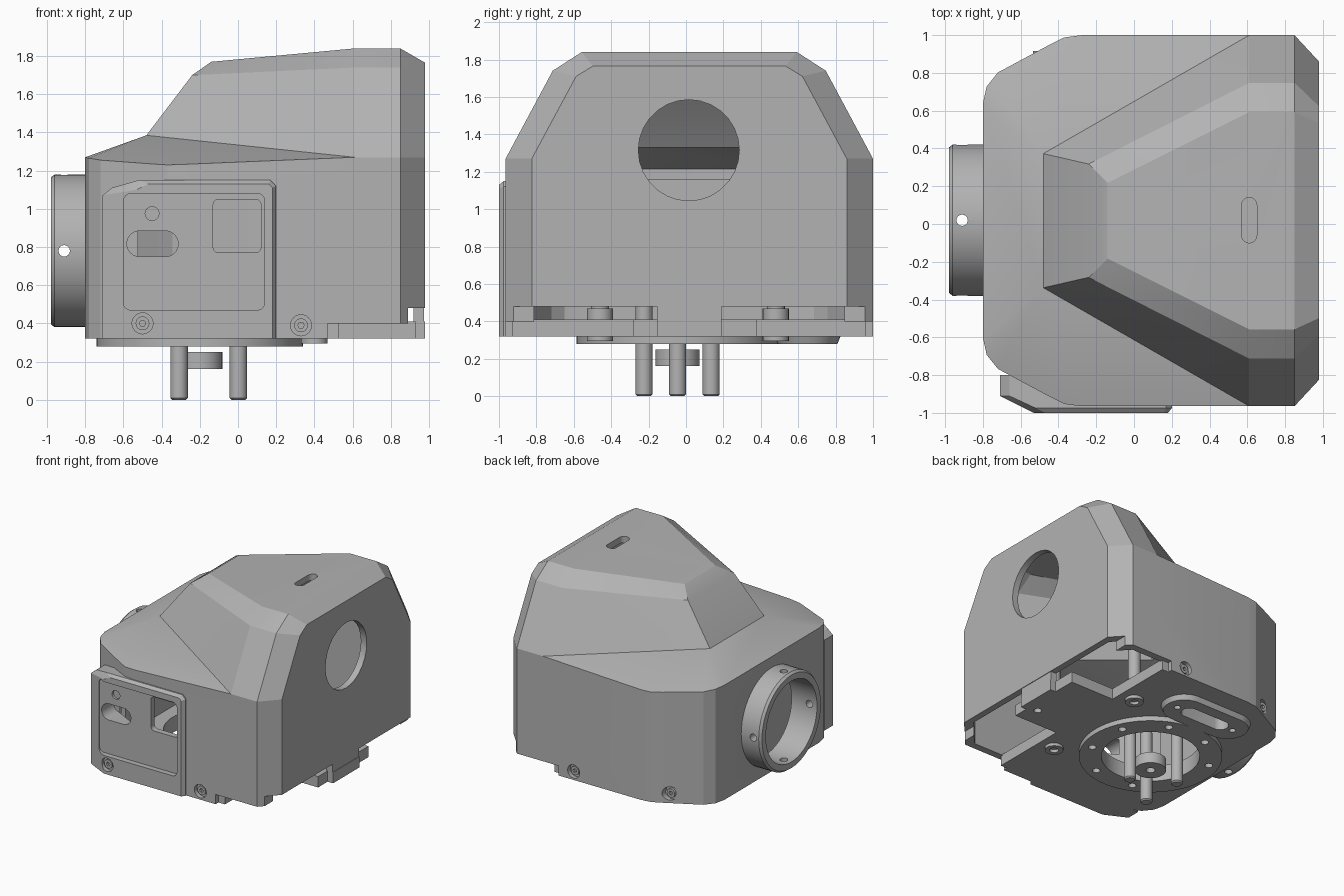
import bpy, bmesh, math
from mathutils import Vector

cube = bpy.data.objects.get("Cube")
if cube:
    bpy.data.objects.remove(cube, do_unlink=True)

grey = bpy.data.materials.new("plain grey")
grey.use_nodes = True
grey.diffuse_color = (0.45, 0.45, 0.45, 1)
grey.node_tree.nodes["Principled BSDF"].inputs["Base Color"].default_value = (0.45, 0.45, 0.45, 1)

MID = 0.0175  # y of the housing's mirror plane


def hull(name, pts):
    """Convex solid around a few points."""
    bm = bmesh.new()
    for p in pts:
        bm.verts.new(p)
    res = bmesh.ops.convex_hull(bm, input=bm.verts[:])
    loose = {v for k in ("geom_interior", "geom_unused") for v in res[k]
             if isinstance(v, bmesh.types.BMVert) and v.is_valid and not v.link_faces}
    bmesh.ops.delete(bm, geom=list(loose), context="VERTS")
    bmesh.ops.dissolve_limit(bm, angle_limit=0.01, verts=bm.verts[:], edges=bm.edges[:])
    bmesh.ops.recalc_face_normals(bm, faces=bm.faces[:])
    mesh = bpy.data.meshes.new(name)
    bm.to_mesh(mesh)
    bm.free()
    ob = bpy.data.objects.new(name, mesh)
    ob.data.materials.append(grey)
    bpy.context.collection.objects.link(ob)
    return ob


def place(axis, u, v, w):
    return {"x": (w, u, v), "y": (u, w, v), "z": (u, v, w)}[axis]


def prism(name, axis, corners, r, lo, hi, r_hi=None, n=32):
    """Rounded bar along an axis: one corner is a cylinder, two a slot, four a panel."""
    pts = []
    for w, rad in ((lo, r), (hi, r if r_hi is None else r_hi)):
        for u, v in corners:
            for i in range(n):
                a = 2 * math.pi * i / n
                pts.append(place(axis, u + rad * math.cos(a), v + rad * math.sin(a), w))
    return hull(name, pts)


def rect(u0, u1, v0, v1, r=0.0):
    return [(u, v) for u in (u0 + r, u1 - r) for v in (v0 + r, v1 - r)]


def box(name, x0, x1, y0, y1, z0, z1):
    return hull(name, [(x, y, z) for x in (x0, x1) for y in (y0, y1) for z in (z0, z1)])


def boolean(target, tool, op="DIFFERENCE"):
    mod = target.modifiers.new("bool", "BOOLEAN")
    mod.operation, mod.solver, mod.object = op, "EXACT", tool
    bpy.context.view_layer.objects.active = target
    bpy.ops.object.modifier_apply(modifier=mod.name)
    bpy.data.objects.remove(tool, do_unlink=True)


def both(pts):
    return [(x, MID + s * y, z) for x, y, z in pts for s in (-1, 1)]


def inset(pts):
    return [(0.09 + (x - 0.09) * 0.94, y * 0.94, z - 0.055) for x, y, z in pts]


# Housing profiles: rounded lower body, then the faceted hood
rim = [(-0.8, 0.62, 1.27), (-0.78, 0.71, 1.265), (-0.72, 0.785, 1.255),
       (-0.45, 0.93, 1.235), (-0.37, 0.97, 1.23), (-0.28, 0.982, 1.233)]
tail = [(0.85, 0.982, 1.2), (0.98, 0.842, 1.2)]
lower = rim + tail + [(-0.48, 0.355, 1.385), (0.61, 0.982, 1.27)]
base = [(x, y, 0.32) for x, y, z in rim + tail]
hood = [(-0.48, 0.355, 1.385), (-0.24, 0.30, 1.70), (-0.14, 0.20, 1.77),
        (0.98, 0.842, 1.27), (0.98, 0.605, 1.71), (0.98, 0.515, 1.765)]
for x in (0.61, 0.85):
    hood += [(x, 0.982, 1.27), (x, 0.73, 1.74), (x, 0.575, 1.84)]
hood += [(x, y, 0.8) for x, y in ((-0.48, 0.355), (0.61, 0.982), (0.85, 0.982), (0.98, 0.842))]

body = hull("housing", both(lower + base))
boolean(body, hull("hood", both(hood)), "UNION")

# Raised side panel on the front
edge = [(-0.71, 0.32), (-0.71, 1.07), (-0.66, 1.11), (-0.52, 1.15), (0.17, 1.15), (0.2, 1.12), (0.2, 0.32)]
face = [(-0.53, 0.32), (-0.53, 1.1), (-0.47, 1.13), (0.16, 1.13), (0.18, 1.11), (0.18, 0.32)]
panel = [(x, y, z) for x, z in edge for y in (-0.8, -0.91)]
panel += [(x, -0.975, z) for x, z in edge[3:]] + [(x, -1.0, z) for x, z in face]
boolean(body, hull("panel", panel), "UNION")

# Round collar on the left end
boolean(body, prism("collar", "x", [(0.02, 0.78)], 0.40, -0.96, -0.765, n=48), "UNION")
boolean(body, prism("collar_lip", "x", [(0.02, 0.78)], 0.385, -0.98, -0.96, 0.40, n=48), "UNION")

# Hollow inside, open below
boolean(body, hull("cavity", both(inset(lower) + [(x, y, 0.2) for x, y, z in inset(base)])))
boolean(body, hull("hood_cavity", both(inset(hood))))

# Openings in the housing
cutters = [
    prism("bore", "x", [(0.02, 0.78)], 0.335, -1.1, -0.7, n=48),
    prism("end_hole", "x", [(0.015, 1.315)], 0.27, 0.85, 1.1, n=28),
    prism("top_slot", "z", [(0.61, -0.06), (0.61, 0.10)], 0.04, 1.6, 2.0),
    prism("panel_recess", "y", rect(-0.60, 0.14, 0.47, 1.08, 0.04), 0.04, -1.1, -0.955),
    prism("panel_slot", "y", [(-0.515, 0.817), (-0.38, 0.817)], 0.067, -1.1, -0.8),
    prism("panel_window", "y", rect(-0.13, 0.12, 0.77, 1.05, 0.03), 0.03, -1.1, -0.8),
    prism("panel_screw_hole", "y", [(-0.45, 0.975)], 0.036, -1.1, -0.935),
    prism("collar_hole", "z", [(-0.91, 0.02)], 0.03, 0.3, 1.25, n=16),
    prism("collar_hole", "y", [(-0.91, 0.78)], 0.03, -0.5, 0.55, n=16),
    box("side_notch", 0.47, 1.2, -1.2, 1.2, 0.1, 0.40),
    box("end_notch", 0.89, 1.2, -1.2, 1.2, 0.1, 0.48),
]
screws = [(-0.5, 0.40, -1.0, 1), (0.33, 0.39, -0.965, 1), (-0.5, 0.40, 0.93, -1), (0.33, 0.39, 1.0, -1)]
for x, z, y, s in screws:
    cutters.append(prism("screw_recess", "y", [(x, z)], 0.055, y - s * 0.1, y + s * 0.035, n=24))
for c in cutters:
    boolean(body, c)

# Screw heads sitting in their recesses
parts = [body]
for x, z, y, s in screws:
    head = prism("side_screw", "y", [(x, z)], 0.036, y + s * 0.015, y + s * 0.06, n=24)
    boolean(head, prism("socket", "y", [(x, z)], 0.017, y - s * 0.1, y + s * 0.04, n=6))
    parts.append(head)

# Floor plate with tongue, flange and slotted pad
plate = hull("floor_plate", both([(x * 0.97, y * 0.96, z) for x, y, _ in rim for z in (0.32, 0.41)]
                                 + [(0.53, 0.945, z) for z in (0.32, 0.41)]))
AX, AY = -0.2, -0.045
for tool in (
    box("tongue", 0.45, 0.93, -0.28, 0.38, 0.32, 0.41),
    box("tongue_tip", 0.88, 0.98, -0.155, 0.19, 0.32, 0.41),
    box("tongue_lip", 0.92, 0.975, -0.155, 0.19, 0.40, 0.49),
    prism("flange", "z", [(AX, AY)], 0.54, 0.28, 0.33, n=64),
    prism("pad", "z", [(-0.37, 0.65), (0.05, 0.65)], 0.16, 0.28, 0.33, 0.18),
):
    boolean(plate, tool, "UNION")
holes = [
    prism("flange_bore", "z", [(AX, AY)], 0.37, 0.1, 0.6, n=64),
    prism("pad_slot", "z", [(-0.3, 0.65), (0.0, 0.65)], 0.065, 0.1, 0.6),
    prism("tongue_hole", "z", [(0.85, -0.115)], 0.03, 0.1, 0.6, n=16),
]
for i in range(8):
    a = math.pi * (i + 0.5) / 4
    holes.append(prism("flange_hole", "z", [(AX + 0.46 * math.cos(a), AY + 0.46 * math.sin(a))],
                       0.03, 0.1, 0.36, n=16))
for x in (-0.42, 0.12):
    holes.append(prism("pad_hole", "z", [(x, 0.65)], 0.025, 0.1, 0.36, n=16))
for h in holes:
    boolean(plate, h)
parts.append(plate)

# Posts and screw bosses on the plate
for y in (-0.46, 0.48):
    boss = prism("plate_boss", "z", [(0.4, y)], 0.07, 0.295, 0.47, n=24)
    boolean(boss, prism("boss_hole", "z", [(0.4, y)], 0.035, 0.2, 0.36, n=16))
    parts += [boss, prism("post", "z", [(0.4, y)], 0.048, 0.46, 1.0, n=24)]

# Three drive pins around a bored hub
for i in range(3):
    a = 2 * math.pi * i / 3
    c = [(AX - 0.005 + 0.207 * math.cos(a), AY + 0.207 * math.sin(a))]
    parts += [prism("pin", "z", c, 0.046, 0.01, 0.6, n=24),
              prism("pin_tip", "z", c, 0.036, 0.0, 0.01, 0.046, n=24)]
hub = prism("hub", "z", [(AX, AY)], 0.118, 0.16, 0.25)
boolean(hub, prism("hub_hole", "z", [(AX, AY)], 0.035, 0.1, 0.3, n=16))
parts.append(hub)

# Inner bulkhead behind the collar
parts.append(box("bulkhead", -0.72, -0.68, -0.5, 0.53, 0.41, 1.16))

# Crisp edges, smooth round walls
for ob in parts:
    bpy.ops.object.select_all(action="DESELECT")
    ob.select_set(True)
    bpy.context.view_layer.objects.active = ob
    bpy.ops.object.shade_smooth_by_angle(angle=math.radians(18))
